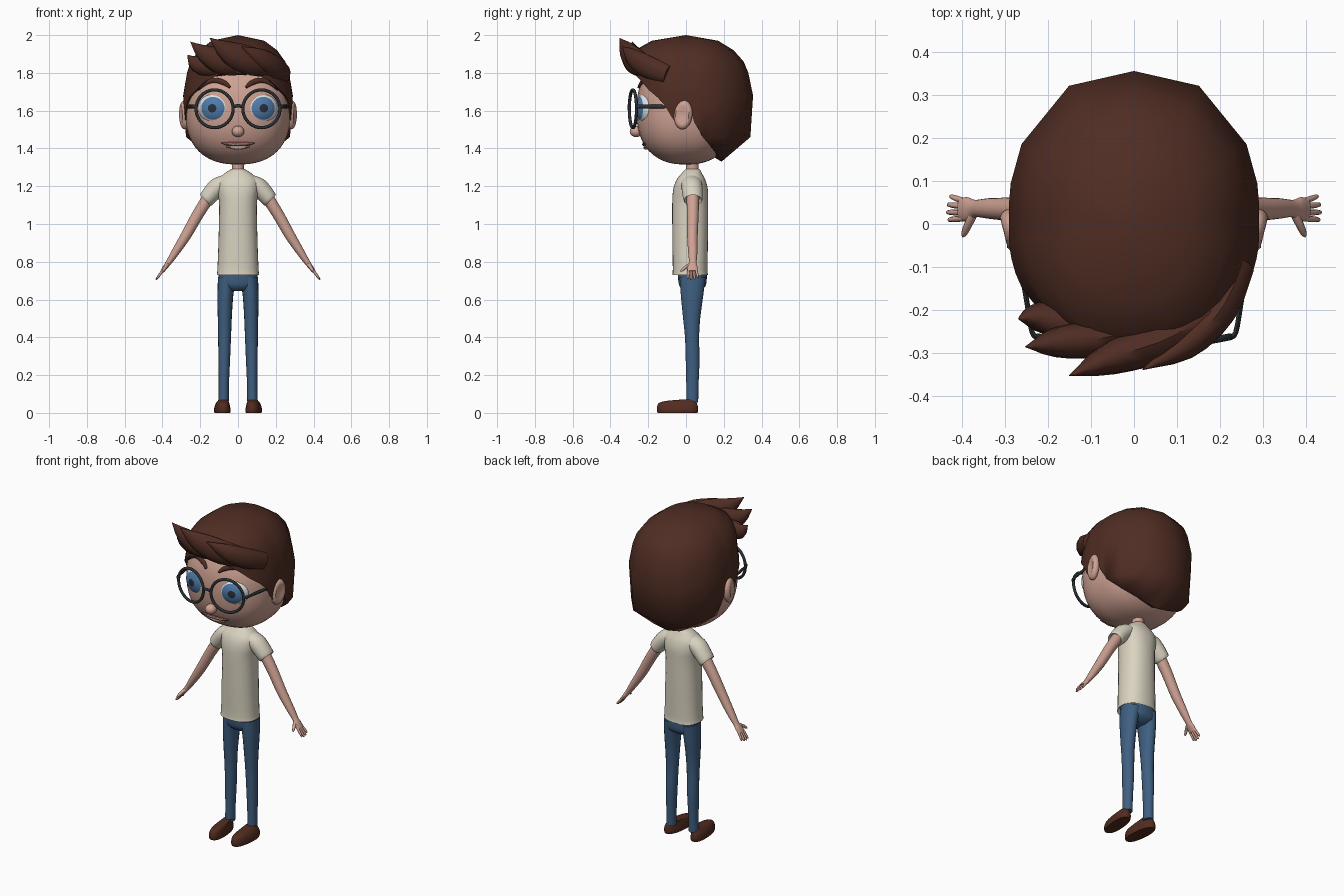
import bpy, bmesh, math
from mathutils import Vector, Matrix, Euler

if "Cube" in bpy.data.objects:
    bpy.data.objects.remove(bpy.data.objects["Cube"])

def mat(name, *rgb):
    m = bpy.data.materials.new(name)
    m.diffuse_color = (*rgb, 1)
    m.use_nodes = True
    m.node_tree.nodes["Principled BSDF"].inputs["Base Color"].default_value = m.diffuse_color
    return m

SKIN = mat("skin", .62, .36, .29)
HAIR = mat("hair_brown", .078, .026, .017)
SHIRT = mat("cream_cloth", .70, .65, .53)
JEANS = mat("blue_denim", .05, .115, .22)
SHOE = mat("shoe_brown", .085, .025, .015)
FRAME = mat("glasses_black", .025, .03, .033)
WHITE = mat("eye_white", .78, .83, .85)
IRIS = mat("iris_blue", .08, .20, .40)
PUPIL = mat("pupil_dark", .02, .03, .045)
MOUTH = mat("mouth_red", .22, .07, .055)

def finish(bm, name, mats, angle=50):
    bmesh.ops.recalc_face_normals(bm, faces=bm.faces)
    me = bpy.data.meshes.new(name)
    bm.to_mesh(me)
    bm.free()
    for m in mats:
        me.materials.append(m)
    me.shade_smooth()
    me.set_sharp_from_angle(angle=math.radians(angle))
    ob = bpy.data.objects.new(name, me)
    bpy.context.collection.objects.link(ob)
    return ob

def smooth_path(pts, k):
    """Catmull-Rom through rows of numbers."""
    out = []
    for i in range(len(pts) - 1):
        p0, p1, p2, p3 = (pts[max(0, min(len(pts) - 1, i + d))] for d in (-1, 0, 1, 2))
        for j in range(k):
            t = j / k
            out.append([.5 * (2*b + (c - a)*t + (2*a - 5*b + 4*c - d)*t*t + (3*b - a - 3*c + d)*t**3)
                        for a, b, c, d in zip(p0, p1, p2, p3)])
    return out + [list(pts[-1])]

def tube(name, pts, m, side=(1, 0, 0), tan=None, n=18, p=2, k=4, sx=1):
    """Loft ellipses along rows (x, y, z, a, b); a lies along 'side'."""
    pts = smooth_path(pts, k)
    bm = bmesh.new()
    rings = []
    for i, q in enumerate(pts):
        c = Vector(q[:3])
        t = Vector(tan) if tan else Vector(pts[min(i + 1, len(pts) - 1)][:3]) - Vector(pts[max(i - 1, 0)][:3])
        t.normalize()
        u = Vector(side)
        u = (u - t * u.dot(t)).normalized()
        v = t.cross(u)
        ring = []
        for j in range(n):
            a = 2 * math.pi * j / n
            ca, sa = math.cos(a), math.sin(a)
            r = (abs(ca)**p + abs(sa)**p) ** (-1 / p)
            w = c + u * (ca * r * max(q[3], .001)) + v * (sa * r * max(q[4], .001))
            ring.append(bm.verts.new((w.x * sx, w.y, w.z)))
        rings.append(ring)
    for A, B in zip(rings, rings[1:]):
        for j in range(n):
            bm.faces.new((A[j], A[(j + 1) % n], B[(j + 1) % n], B[j]))
    bm.faces.new(rings[0])
    bm.faces.new(rings[-1])
    return finish(bm, name, [m])

def ball(name, loc, scale, mats, rot=(0, 0, 0), u=32, v=24, shape=None, paint=None):
    bm = bmesh.new()
    bmesh.ops.create_uvsphere(bm, u_segments=u, v_segments=v, radius=1)
    if paint:
        for f in bm.faces:
            f.material_index = paint(f.calc_center_median())
    if shape:
        for w in bm.verts:
            w.co = shape(w.co.copy())
    bm.transform(Matrix.LocRotScale(Vector(loc), Euler(rot), Vector(scale)))
    return finish(bm, name, mats)

# Head: slightly squared ellipsoid
HP, HX, HY, HZ, HC = 2.4, .28, .262, .285, 1.6
ball("head", (0, 0, HC), (HX, HY, HZ), [SKIN], u=40, v=28,
     shape=lambda c: c * sum(abs(q)**HP for q in c) ** (-1 / HP))

def face_y(x, z):
    return -HY * max(0, 1 - abs(x / HX)**HP - abs((z - HC) / HZ)**HP) ** (1 / HP)

ball("nose", (0, -.264, 1.49), (.033, .034, .03), [SKIN], u=20, v=14)

# Mouth: dark line with a thin strip of teeth
def face_strip(name, xz, m, r, b, off=0, sx=1):
    pts = [(x, face_y(x, z) - off, z, w * r, b) for x, z, w in xz]
    tube(name, pts, m, side=(0, 0, 1), n=10, sx=sx)

face_strip("mouth", [(-.088, 1.428, .3), (-.045, 1.424, 1), (0, 1.424, 1), (.045, 1.424, 1), (.088, 1.428, .3)], MOUTH, .011, .008)
face_strip("teeth", [(-.06, 1.424, .4), (0, 1.422, 1), (.06, 1.424, .4)], WHITE, .005, .005, .005)
face_strip("lower_lip", [(-.06, 1.41, .3), (0, 1.405, 1), (.06, 1.41, .3)], SKIN, .012, .014)

def ear_shape(c):
    # Hollow on the outer face
    d = math.hypot(c.y, c.z)
    if c.x > 0 and d < .7:
        c.x -= .6 * (1 - d / .7) ** .6
    return c

def eye_paint(c):
    d = math.hypot(c.x, c.y)
    return 0 if c.z < 0 or d > .7 else (2 if d < .27 else 1)

# Hair lower edge: (angle from back, height), and profile: (z, side/back, front)
EDGE = [(0, 1.33), (30, 1.345), (60, 1.40), (75, 1.46), (83, 1.54), (87, 1.63), (94, 1.65), (97, 1.58),
        (100, 1.54), (104, 1.57), (110, 1.63), (117, 1.67), (128, 1.71), (140, 1.755), (157, 1.79), (180, 1.80)]
PROFILE = [(2.0, 0, 0), (1.97, .48, .55), (1.92, .71, .82), (1.86, .86, .92), (1.80, .93, .84),
           (1.68, 1, .84), (1.46, .96, .84), (1.33, .53, .53)]

def profile(z, w):
    for (z0, a0, b0), (z1, a1, b1) in zip(PROFILE, PROFILE[1:]):
        if z >= z1:
            t = (z0 - z) / (z0 - z1)
            return (a0 + (a1 - a0) * t) * (1 - w) + (b0 + (b1 - b0) * t) * w
    return PROFILE[-1][1]

bm = bmesh.new()
cols = []
for deg, ze in EDGE + [(360 - d, z) for d, z in EDGE[-2:0:-1]]:
    th = math.radians(deg)
    s, c = math.sin(th), math.cos(th)
    w = max(0, -c) ** 2
    bulge = 1 + .05 * abs(math.sin(2 * th))
    heights = [(max(q[0], ze), 1) for q in PROFILE] + [(ze + .02, .82)]
    col = []
    for z, inner in heights:
        r = profile(max(z, ze) if inner == 1 else ze, w) * bulge * inner
        col.append(bm.verts.new((.289 * s * r, (.355 if c > 0 else .33) * c * r, z)))
    cols.append(col)
for A, B in zip(cols, cols[1:] + cols[:1]):
    for i in range(len(A) - 1):
        bm.faces.new((A[i], B[i], B[i + 1], A[i + 1]))
bmesh.ops.remove_doubles(bm, verts=bm.verts, dist=.0005)
finish(bm, "hair_cap", [HAIR], 70)

# Swept fringe locks ending in raised tips
LOCKS = [
    [(.20, -.19, 1.83, .05, .04), (.08, -.265, 1.86, .075, .05), (-.05, -.31, 1.91, .06, .04), (-.15, -.352, 1.985, 0, 0)],
    [(.06, -.24, 1.83, .04, .03), (-.08, -.265, 1.86, .07, .045), (-.18, -.275, 1.905, .045, .035), (-.252, -.285, 1.965, 0, 0)],
    [(-.04, -.24, 1.82, .03, .03), (-.14, -.235, 1.835, .055, .04), (-.22, -.215, 1.85, .045, .035), (-.268, -.22, 1.895, 0, 0)],
    [(.25, -.10, 1.79, .05, .03), (.20, -.20, 1.83, .06, .04), (.12, -.28, 1.88, .05, .035), (.02, -.338, 1.94, 0, 0)],
]
for i, pts in enumerate(LOCKS):
    tube(f"fringe_lock_{i + 1}", pts, HAIR, side=(0, 0, 1), n=10, k=3)

# Neck, shirt body and hips
V = (0, 0, 1)
tube("neck", [(0, .034, 1.24, .033, .034), (0, .034, 1.36, .033, .034)], SKIN, tan=V, k=1)
tube("shirt_body", [(0, .022, .755, .098, .082), (0, .022, .73, .112, .094), (0, .022, .76, .109, .092), (0, .022, .92, .103, .094),
                    (0, .022, 1.10, .10, .095), (0, .024, 1.18, .11, .092), (0, .026, 1.23, .108, .078),
                    (0, .03, 1.265, .075, .056), (0, .034, 1.285, .045, .042), (0, .034, 1.292, .032, .035)],
     SHIRT, tan=V, n=28, p=2.3)
tube("jeans_hips", [(0, .032, .76, .10, .076), (0, .034, .71, .103, .076), (0, .034, .67, .095, .068), (0, .03, .645, .06, .04)],
     JEANS, tan=V, n=24, p=2.3)

# Everything that comes in pairs
for sx, tag in ((1, "left"), (-1, "right")):
    ball(f"ear_{tag}", (sx * .283, -.015, 1.578), (sx * .03, .05, .077), [SKIN],
         rot=(math.radians(-6), 0, sx * math.radians(-14)), u=24, v=18, shape=ear_shape)
    ball(f"eye_{tag}", (sx * .122, -.203, 1.613), (.09, .085, .06), [WHITE, IRIS, PUPIL],
         rot=(math.pi / 2, 0, sx * math.radians(15)), paint=eye_paint)
    face_strip(f"eyebrow_{tag}", [(.042, 1.722, .4), (.07, 1.745, 1), (.12, 1.76, 1), (.165, 1.747, .8), (.208, 1.708, .1)],
               HAIR, .014, .012, sx=sx)

    # Glasses: rim and temple arm
    bpy.ops.mesh.primitive_torus_add(major_radius=.1, minor_radius=.0085, major_segments=40, minor_segments=10,
        location=(sx * .124, -.281, 1.61), rotation=(math.pi / 2, 0, sx * math.radians(11)))
    rim = bpy.context.object
    rim.name = f"glasses_rim_{tag}"
    rim.data.materials.append(FRAME)
    rim.data.shade_smooth()
    tube(f"glasses_arm_{tag}", [(.218, -.262, 1.622, .006, .01), (.236, -.252, 1.622, .006, .01), (.252, -.16, 1.622, .006, .01),
                                (.276, -.03, 1.62, .006, .01)], FRAME, n=8, sx=sx)

    # Sleeve, arm and hand
    S = (0, 1, 0)
    tube(f"sleeve_{tag}", [(.055, .028, 1.225, .055, .045), (.11, .032, 1.195, .056, .05), (.17, .037, 1.128, .05, .043),
                           (.162, .037, 1.138, .036, .032)], SHIRT, side=S, tan=(.72, 0, -.7), sx=sx)
    tube(f"arm_{tag}", [(.14, .036, 1.165, .034, .034), (.21, .036, 1.055, .031, .031), (.275, .034, .94, .028, .028),
                        (.335, .036, .845, .024, .021), (.368, .036, .795, .02, .015), (.384, .034, .773, .028, .013),
                        (.402, .034, .748, .027, .010)], SKIN, side=S, sx=sx)
    for i, (y0, y1, ext) in enumerate([(.013, .01, .96), (.027, .027, 1.05), (.041, .045, 1), (.054, .064, .85)]):
        tube(f"finger_{i + 1}_{tag}", [(.395, y0, .758, .007, .007), (.395 + .02 * ext, (y0 + y1) / 2, .758 - .027 * ext, .007, .007),
                                       (.395 + .035 * ext, y1, .758 - .048 * ext, .005, .005),
                                       (.395 + .037 * ext, y1, .758 - .051 * ext, .001, .001)], SKIN, side=S, n=8, k=2, sx=sx)
    tube(f"thumb_{tag}", [(.37, .03, .79, .011, .01), (.384, .0, .772, .01, .009), (.394, -.022, .755, .007, .007),
                          (.397, -.031, .748, .001, .001)], SKIN, side=(1, 0, .7), n=8, sx=sx)

    # Leg and shoe
    tube(f"jeans_leg_{tag}", [(.058, .035, .72, .048, .07), (.067, .032, .62, .042, .06), (.07, .03, .50, .037, .046),
                              (.071, .032, .40, .034, .038), (.073, .035, .28, .031, .037), (.075, .034, .15, .027, .033),
                              (.076, .033, .055, .027, .032)], JEANS, tan=V, sx=sx)
    shoe = tube(f"shoe_{tag}", [(.083, -.045, 0, .040, .106), (.083, -.045, .015, .042, .110), (.083, -.045, .035, .039, .108),
                                (.081, -.043, .053, .033, .10), (.079, -.025, .064, .027, .076), (.077, .02, .071, .026, .036)],
                SHOE, side=(1, -.09, 0), tan=V, n=24, p=2.4, k=3, sx=sx)

tube("glasses_bridge", [(-.03, -.297, 1.62, .009, .007), (0, -.304, 1.626, .009, .007), (.03, -.297, 1.62, .009, .007)],
     FRAME, side=(0, 0, 1), n=8)
